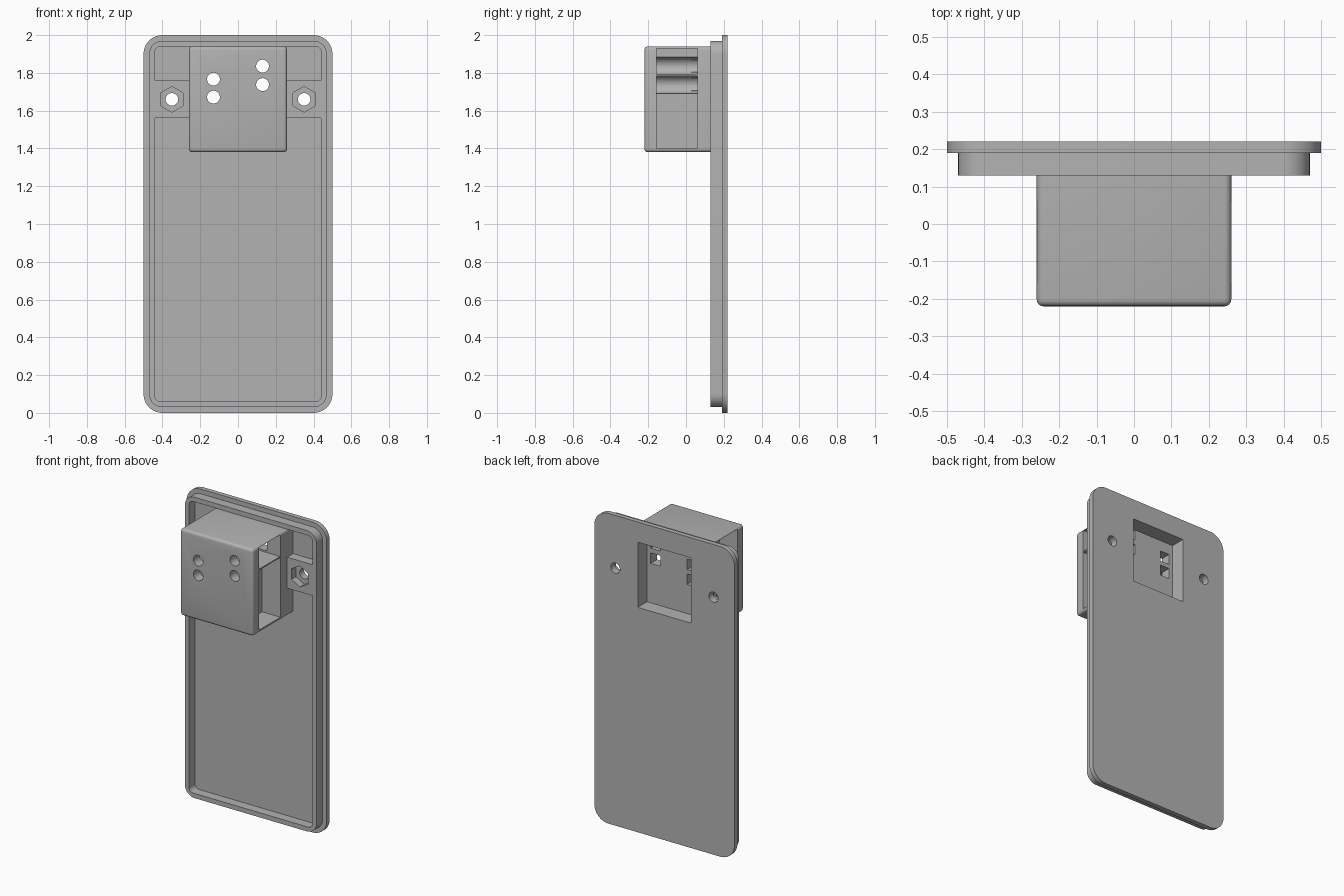
import bpy, bmesh, math

cube = bpy.data.objects.get("Cube")
if cube:
    bpy.data.objects.remove(cube, do_unlink=True)

grey = bpy.data.materials.new("plain grey")
grey.use_nodes = True
GREY = (0.45, 0.45, 0.45, 1)
grey.diffuse_color = GREY
grey.node_tree.nodes["Principled BSDF"].inputs["Base Color"].default_value = GREY


def finish(name, bm):
    bmesh.ops.recalc_face_normals(bm, faces=bm.faces)
    mesh = bpy.data.meshes.new(name)
    bm.to_mesh(mesh)
    bm.free()
    mesh.materials.append(grey)
    obj = bpy.data.objects.new(name, mesh)
    bpy.context.collection.objects.link(obj)
    return obj


def prism(name, points, y0, y1):
    """Extrude an x-z outline from y0 to y1."""
    bm = bmesh.new()
    face = bm.faces.new([bm.verts.new((x, y0, z)) for x, z in points])
    new = bmesh.ops.extrude_face_region(bm, geom=[face])["geom"]
    verts = [v for v in new if isinstance(v, bmesh.types.BMVert)]
    bmesh.ops.translate(bm, verts=verts, vec=(0, y1 - y0, 0))
    return finish(name, bm)


def rect(x0, x1, z0, z1):
    return [(x0, z0), (x1, z0), (x1, z1), (x0, z1)]


def round_rect(half, z0, z1, r, steps=10):
    corners = [(half - r, z1 - r), (r - half, z1 - r), (r - half, z0 + r), (half - r, z0 + r)]
    return [(cx + r * math.cos(a), cz + r * math.sin(a))
            for i, (cx, cz) in enumerate(corners)
            for a in [math.pi / 2 * (i + k / steps) for k in range(steps + 1)]]


def ring(x, z, r, n):
    return [(x + r * math.sin(2 * math.pi * i / n), z + r * math.cos(2 * math.pi * i / n))
            for i in range(n)]


def cut(obj, points, y0, y1):
    """Subtract an extruded outline from a part."""
    cutter = prism("cutter", points, y0, y1)
    cutter.hide_render = True
    mod = obj.modifiers.new("cut", "BOOLEAN")
    mod.operation, mod.solver, mod.object = "DIFFERENCE", "EXACT", cutter
    bpy.context.view_layer.objects.active = obj
    bpy.ops.object.modifier_apply(modifier=mod.name)
    bpy.data.objects.remove(cutter, do_unlink=True)


BACK, FLOOR, RIM = 0.22, 0.19, 0.13      # plate back, tray floor, rim front
INSIDE = 0.2                             # parts sink slightly into the plate
SCREW_X, SCREW_Z = 0.35, 1.66
BOX_X, BOX_LOW, BOX_TOP = 0.26, 1.38, 1.94
SEAT_X, SLOT_FRONT, SLOT_BACK = 0.13, -0.155, 0.06
SEATS = {1: (1.836, 1.738), -1: (1.767, 1.672)}

# Back plate and raised rim
plate = prism("back_plate", round_rect(0.5, 0, 2, 0.1), FLOOR, BACK)
rim = prism("raised_rim", round_rect(0.47, 0.03, 1.97, 0.07), RIM, INSIDE)
cut(rim, round_rect(0.44, 0.06, 1.94, 0.03), 0.1, 0.25)

# Sensor box, rounded everywhere except where it meets the plate
bm = bmesh.new()
bmesh.ops.create_cube(bm, size=1)
for v in bm.verts:
    v.co.x *= 2 * BOX_X
    v.co.y = -0.22 if v.co.y < 0 else INSIDE
    v.co.z = BOX_LOW if v.co.z < 0 else BOX_TOP
edges = [e for e in bm.edges if min(v.co.y for v in e.verts) < 0]
bmesh.ops.bevel(bm, geom=edges, offset=0.018, segments=4, profile=0.5, affect="EDGES")
box = finish("sensor_box", bm)

# Rear window through the plate into the box
window = rect(-0.19, 0.19, 1.45, 1.87)
cut(plate, window, 0.1, 0.3)
cut(box, window, 0.125, 0.3)

for side, label in ((1, "left"), (-1, "right")):
    # Side opening with half-round seats and the holes in line with them
    x0, x1 = sorted((side * SEAT_X, side * 0.3))
    cut(box, rect(x0, x1, 1.4, 1.93), SLOT_FRONT, SLOT_BACK)
    for z in SEATS[side]:
        x = side * SEAT_X
        cut(box, ring(x, z, 0.047, 40), SLOT_FRONT, SLOT_BACK)
        cut(box, ring(x, z, 0.034, 32), -0.3, -0.1)
        cut(box, rect(x - 0.034, x + 0.034, z - 0.034, z + 0.034), 0.03, 0.16)

    # Thin shelf between the two seats
    mid = sum(SEATS[side]) / 2
    x0, x1 = sorted((side * 0.12, side * 0.258))
    prism(label + "_seat_shelf", rect(x0, x1, mid - 0.004, mid + 0.004),
          SLOT_FRONT - 0.005, SLOT_BACK + 0.005)

    # Screw boss with hexagonal nut recess and through hole
    x0, x1 = sorted((side * 0.25, side * 0.445))
    boss = prism(label + "_screw_boss", rect(x0, x1, 1.56, 1.76), RIM, INSIDE)
    cut(boss, ring(side * SCREW_X, SCREW_Z, 0.068, 6), 0.1, 0.175)
    for part in (boss, plate):
        cut(part, ring(side * SCREW_X, SCREW_Z, 0.033, 32), 0.1, 0.3)

# Smooth the rounded surfaces, keep the edges sharp
for obj in bpy.context.collection.objects:
    if obj.type == "MESH" and grey.name in obj.data.materials:
        bpy.ops.object.select_all(action="DESELECT")
        obj.select_set(True)
        bpy.context.view_layer.objects.active = obj
        bpy.ops.object.shade_smooth_by_angle(angle=math.radians(32))
